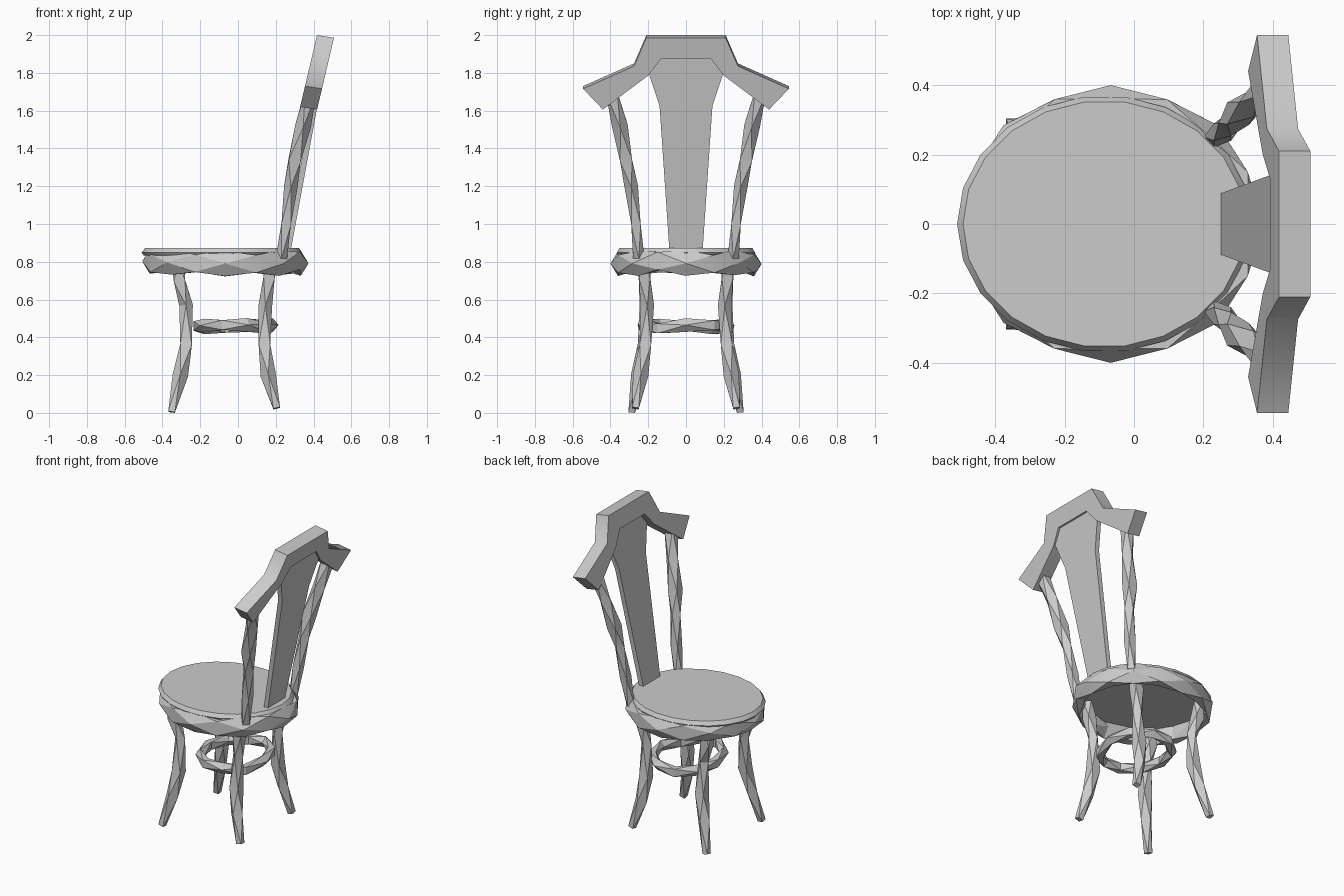
import bpy, bmesh, math, random
from mathutils import Vector

if "Cube" in bpy.data.objects:
    bpy.data.objects.remove(bpy.data.objects["Cube"])

random.seed(4)


def finish(name, bm, angle=0):
    bmesh.ops.recalc_face_normals(bm, faces=bm.faces)
    mesh = bpy.data.meshes.new(name)
    bm.to_mesh(mesh)
    bm.free()
    obj = bpy.data.objects.new(name, mesh)
    bpy.context.collection.objects.link(obj)
    if angle:
        bpy.ops.object.select_all(action='DESELECT')
        obj.select_set(True)
        bpy.context.view_layer.objects.active = obj
        bpy.ops.object.shade_smooth_by_angle(angle=math.radians(angle))
    return obj


def faceted_tube(name, pts, sizes, ref, closed=False):
    """Four-sided tube whose alternate sections turn 45 degrees, giving carved triangles."""
    bm = bmesh.new()
    pts = [Vector(p) for p in pts]
    n = len(pts)
    rings = []
    for i, p in enumerate(pts):
        before = pts[(i - 1) % n] if closed or i > 0 else p
        after = pts[(i + 1) % n] if closed or i < n - 1 else p
        t = (after - before).normalized()
        side = t.cross(Vector(ref)).normalized()
        up = side.cross(t)
        w, h = sizes[i]
        ring = []
        for k in range(4):
            a = math.pi / 2 * k + (math.pi / 4 if i % 2 else 0)
            co = p + side * w * math.cos(a) + up * h * math.sin(a)
            co.z = max(co.z, 0)
            ring.append(bm.verts.new(co))
        rings.append(ring)
    for i in range(n if closed else n - 1):
        a, b = rings[i], rings[(i + 1) % n]
        if i % 2:
            a, b = b, a
        for k in range(4):
            m = (k + 1) % 4
            bm.faces.new((a[k], a[m], b[k]))
            bm.faces.new((b[k], b[m], a[m]))
    if not closed:
        bm.faces.new(rings[0])
        bm.faces.new(rings[-1])
    return finish(name, bm, 25)


def faceted_ring(name, cx, z, rx, ry, w, h, n, jitter):
    pts = []
    for i in range(n):
        a = math.tau * i / n
        pts.append((cx + rx * math.cos(a), ry * math.sin(a),
                    z + random.uniform(-jitter, jitter)))
    return faceted_tube(name, pts, [(w, h)] * n, (0, 0, 1), True)


def slab(name, outline, front, slope, depth, drop):
    """Outline in (y, z) leaned back along x and given a thickness."""
    bm = bmesh.new()
    f = [bm.verts.new((front + slope * (z - 1.68), y, z)) for y, z in outline]
    b = [bm.verts.new((v.co.x + depth, v.co.y, v.co.z - drop)) for v in f]
    bm.faces.new(f)
    bm.faces.new(b[::-1])
    for i in range(len(f)):
        j = (i + 1) % len(f)
        bm.faces.new((f[i], f[j], b[j], b[i]))
    return finish(name, bm, 50)


def mirrored(half):
    return half + [(-y, z) for y, z in reversed(half)]


# Seat pad: thin oval disc with a slightly rounded edge
bm = bmesh.new()
N = 22
loops = []
for s, z in ((0.97, 0.832), (1.0, 0.848), (0.96, 0.872)):
    loops.append([bm.verts.new((-0.085 + 0.425 * s * math.cos(math.tau * i / N),
                                0.37 * s * math.sin(math.tau * i / N), z))
                  for i in range(N)])
for lo, hi in zip(loops, loops[1:]):
    for i in range(N):
        j = (i + 1) % N
        bm.faces.new((lo[i], lo[j], hi[j], hi[i]))
bm.faces.new(loops[0][::-1])
bm.faces.new(loops[-1])
finish("seat", bm, 50)

# Rough seat rim and leg stretcher hoop
faceted_ring("seat_rim", -0.067, 0.797, 0.40, 0.36, 0.04, 0.066, 16, 0.01)
faceted_ring("stretcher_ring", -0.015, 0.457, 0.20, 0.24, 0.03, 0.036, 10, 0.012)

# Legs and back posts, mirrored left and right
front_leg = [(-0.32, 0.22, 0.80), (-0.31, 0.22, 0.70), (-0.275, 0.21, 0.57),
             (-0.275, 0.225, 0.36), (-0.305, 0.25, 0.20), (-0.352, 0.287, 0.004)]
back_leg = [(0.18, 0.22, 0.82), (0.165, 0.22, 0.72), (0.145, 0.205, 0.57),
            (0.14, 0.215, 0.36), (0.16, 0.24, 0.20), (0.205, 0.268, 0.025)]
post = [(0.23, 0.25, 0.82), (0.255, 0.265, 1.0), (0.28, 0.29, 1.2),
        (0.30, 0.318, 1.34), (0.345, 0.35, 1.52), (0.385, 0.395, 1.70)]
leg_r = [0.036, 0.042, 0.036, 0.043, 0.041, 0.025]
post_r = [0.03, 0.035, 0.036, 0.045, 0.042, 0.042]
for side, label in ((-1, "right"), (1, "left")):
    for name, path, radii in (("front_leg", front_leg, leg_r),
                              ("back_leg", back_leg, leg_r),
                              ("back_post", post, post_r)):
        faceted_tube(f"{name}_{label}", [(x, y * side, z) for x, y, z in path],
                     [(r, r) for r in radii], (1, 0, 0))

# Leaning central splat
slab("back_splat", mirrored([(0.087, 0.85), (0.14, 1.63), (0.20, 1.81), (0.14, 1.90)]),
     0.40, 0.185, 0.03, 0.005)

# Stepped crest rail across the top
outer = [(-0.545, 1.73), (-0.275, 1.85), (-0.21, 2.0)]
inner = [(0.44, 1.62), (0.20, 1.80), (0.13, 1.89)]
slab("crest_rail", mirrored(outer) + mirrored(inner), 0.343, 0.235, 0.09, 0.014)
